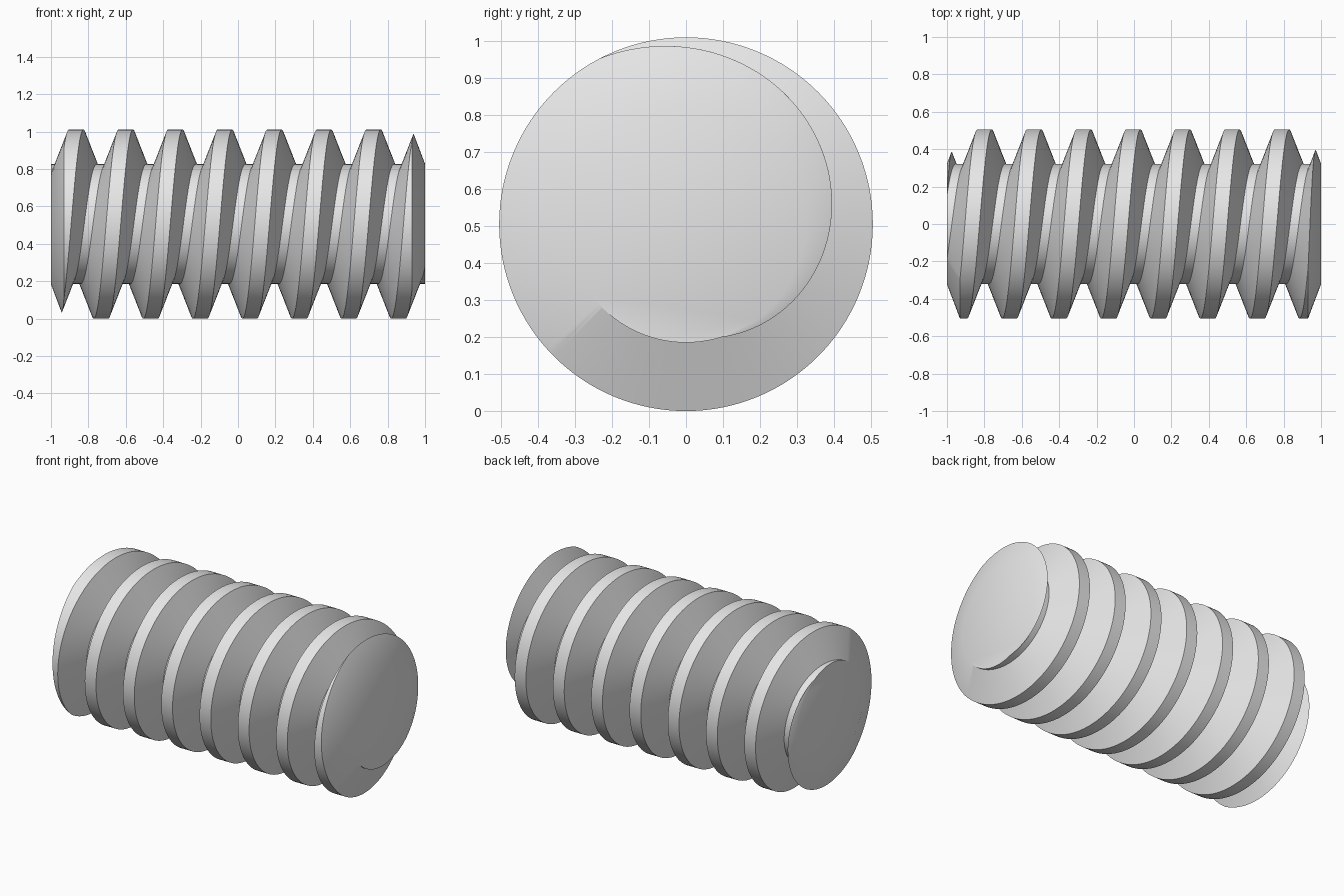
import bpy, bmesh
from math import sin, cos, tau, radians

cube = bpy.data.objects.get("Cube")
if cube:
    bpy.data.objects.remove(cube)

STEPS = 128
PITCH, TURNS = 0.265, 12
ROOT, CREST = 0.32, 0.505
FIRST = -0.865 - 2 * PITCH          # crest centre on top, beyond the left end

metal = bpy.data.materials.new("plain grey")
grey = (0.8, 0.8, 0.8, 1)
metal.diffuse_color = grey
metal.use_nodes = True
metal.node_tree.nodes["Principled BSDF"].inputs["Base Color"].default_value = grey


def ring_point(x, r, step):
    a = tau * step / STEPS
    return (x, r * sin(a), CREST + r * cos(a))


def finish(bm, name):
    bmesh.ops.recalc_face_normals(bm, faces=bm.faces[:])
    mesh = bpy.data.meshes.new(name)
    bm.to_mesh(mesh)
    bm.free()
    obj = bpy.data.objects.new(name, mesh)
    bpy.context.collection.objects.link(obj)
    return obj


# Thread: a trapezoid tooth profile wound along the axis, with overlong ends
tooth = [(-0.109, ROOT), (-0.039, CREST), (0.039, CREST), (0.109, ROOT)]
bm = bmesh.new()
columns = []
for s in range(STEPS):
    column = []
    for turn in range(TURNS):
        for offset, r in tooth:
            x = FIRST + PITCH * (turn + s / STEPS) + offset
            if abs(x) > 1.1:
                r = ROOT
            column.append(bm.verts.new(ring_point(x, r, s)))
    columns.append(column)
for s in range(STEPS):
    here = columns[s]
    # the last column joins the first one a full turn further on
    after = columns[s + 1] if s + 1 < STEPS else columns[0][len(tooth):]
    for i in range(min(len(here), len(after)) - 1):
        bm.faces.new((here[i], here[i + 1], after[i + 1], after[i]))
# Close both overlong ends to a point on the axis
tips = {side: bm.verts.new((3 * side, 0, CREST)) for side in (-1, 1)}
for edge in [e for e in bm.edges if e.is_boundary]:
    a, b = edge.verts
    bm.faces.new((a, b, tips[1 if a.co.x > 0 else -1]))
worm = finish(bm, "worm_screw")
worm.data.materials.append(metal)

# Envelope: a drum with bevelled ends that trims the thread to length
bm = bmesh.new()
rings = []
for x, r in [(-1, 0.322), (-0.895, 0.6), (0.895, 0.6), (1, 0.322)]:
    rings.append([bm.verts.new(ring_point(x, r, s)) for s in range(STEPS)])
for low, high in zip(rings, rings[1:]):
    for s in range(STEPS):
        n = (s + 1) % STEPS
        bm.faces.new((low[s], low[n], high[n], high[s]))
bm.faces.new(rings[0])
bm.faces.new(rings[-1])
envelope = finish(bm, "end_trimmer")
envelope.hide_render = True

# Trim, then shade smooth with sharp tooth edges
bpy.ops.object.select_all(action="DESELECT")
worm.select_set(True)
bpy.context.view_layer.objects.active = worm
trim = worm.modifiers.new("trim_ends", "BOOLEAN")
trim.operation = "INTERSECT"
trim.solver = "EXACT"
trim.object = envelope
bpy.ops.object.modifier_apply(modifier=trim.name)
bpy.data.objects.remove(envelope)
bpy.ops.object.shade_smooth_by_angle(angle=radians(30))
